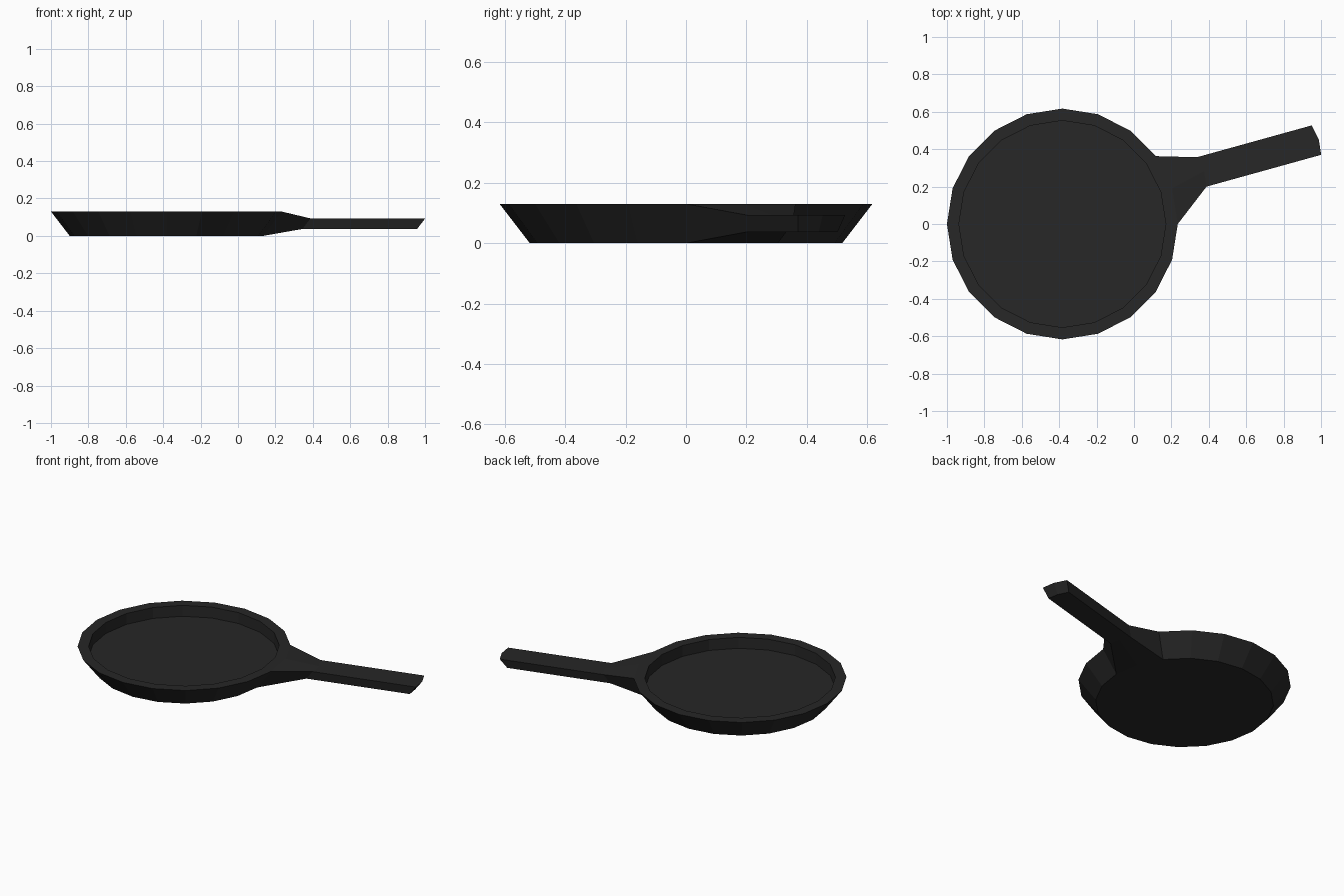
import bpy, bmesh
from math import sin, cos, tau
from mathutils import Vector

if "Cube" in bpy.data.objects:
    bpy.data.objects.remove(bpy.data.objects["Cube"])

SIDES = 20
CX = -0.383
bm = bmesh.new()


def ring(r, z):
    return [bm.verts.new((CX + r * cos(tau * i / SIDES), r * sin(tau * i / SIDES), z))
            for i in range(SIDES)]


def bridge(a, b):
    return [bm.faces.new((a[i], a[i - SIDES + 1], b[i - SIDES + 1], b[i]))
            for i in range(SIDES)]


# Pan: flared outer wall, flat rim, straight inner wall, sunken floor
base, lip = ring(0.517, 0), ring(0.617, 0.13)
inner, floor = ring(0.553, 0.13), ring(0.553, 0.06)
bm.faces.new(base[::-1])
wall = bridge(base, lip)
bridge(lip, inner)
bridge(inner, floor)
bm.faces.new(floor)


# Handle: two wall faces extruded to a narrow neck, then out to the grip end
def extrude(faces, scale, shift):
    out = bmesh.ops.extrude_face_region(bm, geom=faces)["geom"]
    for v in out:
        if isinstance(v, bmesh.types.BMVert):
            v.co = v.co * scale + Vector(shift)
    bmesh.ops.delete(bm, geom=[f for f in faces if f.is_valid], context='FACES_ONLY')
    return [f for f in out if isinstance(f, bmesh.types.BMFace)]


neck = extrude(wall[:2], 0.433, (0.2865, 0.20, 0.037))
extrude(neck, 1.0, (0.613, 0.17, 0))
bmesh.ops.recalc_face_normals(bm, faces=bm.faces[:])

mesh = bpy.data.meshes.new("frying_pan")
bm.to_mesh(mesh)
bm.free()
pan = bpy.data.objects.new("frying_pan", mesh)
bpy.context.collection.objects.link(pan)

# Dark iron
iron = bpy.data.materials.new("dark_iron")
iron.diffuse_color = (0.02, 0.02, 0.02, 1)
iron.use_nodes = True
iron.node_tree.nodes["Principled BSDF"].inputs["Base Color"].default_value = iron.diffuse_color
mesh.materials.append(iron)
